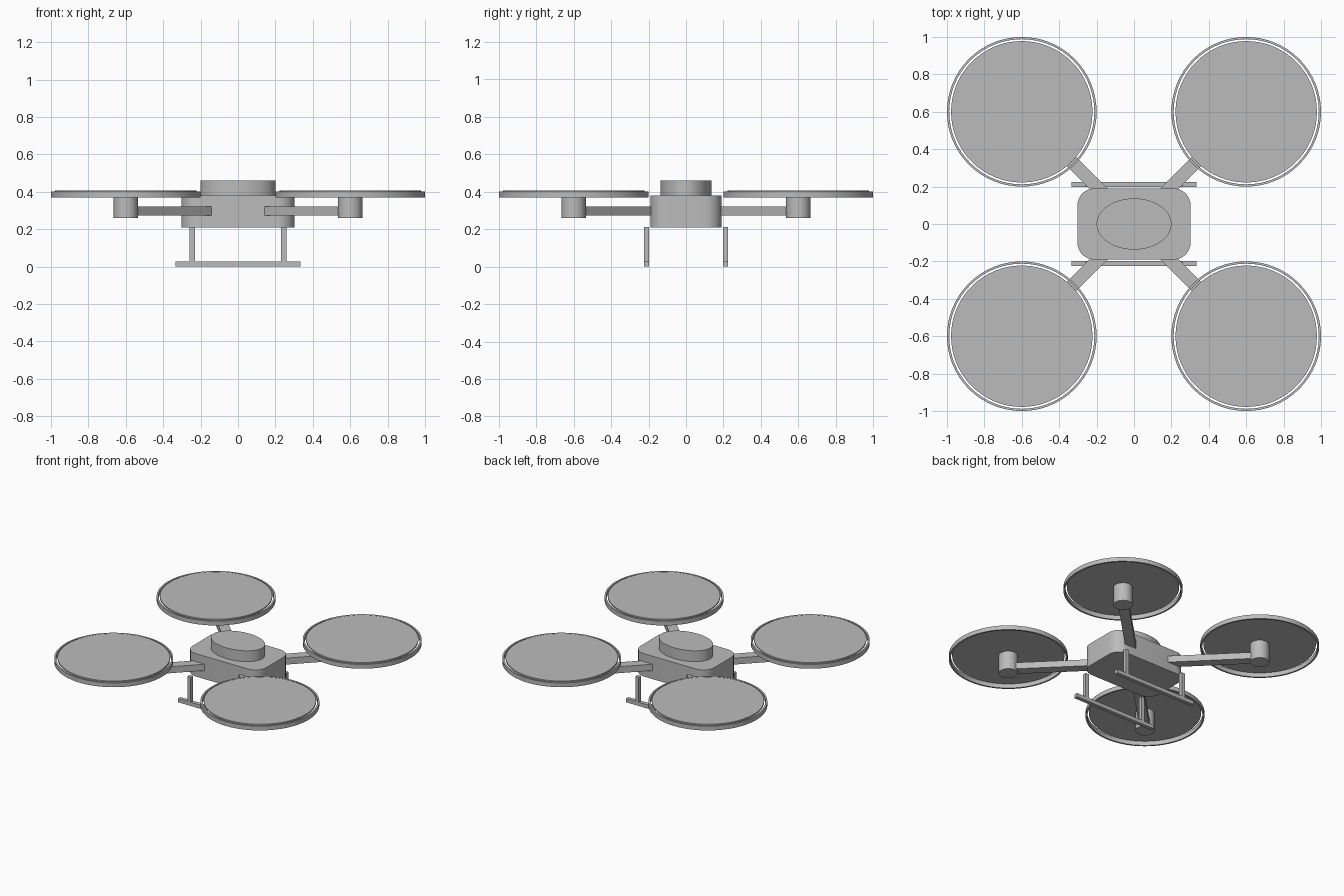
import bpy, bmesh, math
from mathutils import Matrix, Vector

if "Cube" in bpy.data.objects:
    bpy.data.objects.remove(bpy.data.objects["Cube"], do_unlink=True)

grey = bpy.data.materials.new("plain_grey")
grey.use_nodes = True
COLOUR = (0.5, 0.5, 0.5, 1)
grey.diffuse_color = COLOUR
grey.node_tree.nodes["Principled BSDF"].inputs["Base Color"].default_value = COLOUR


def finish(name, bm, smooth=True):
    """Turn a bmesh into a named, coloured object."""
    bmesh.ops.recalc_face_normals(bm, faces=bm.faces)
    mesh = bpy.data.meshes.new(name)
    bm.to_mesh(mesh)
    bm.free()
    mesh.materials.append(grey)
    obj = bpy.data.objects.new(name, mesh)
    bpy.context.collection.objects.link(obj)
    if smooth:
        bpy.ops.object.select_all(action="DESELECT")
        obj.select_set(True)
        bpy.context.view_layer.objects.active = obj
        bpy.ops.object.shade_smooth_by_angle(angle=math.radians(35))
    return obj


def box(name, centre, size, angle=0, corner=0):
    """Box turned about z, with optional rounded upright edges."""
    bm = bmesh.new()
    bmesh.ops.create_cube(bm, size=1)
    bmesh.ops.scale(bm, vec=size, verts=bm.verts)
    if corner:
        upright = [e for e in bm.edges
                   if abs(e.verts[0].co.z - e.verts[1].co.z) > 0.01]
        bmesh.ops.bevel(bm, geom=upright, offset=corner, segments=8,
                        profile=0.5, affect="EDGES")
    bm.transform(Matrix.Translation(centre) @ Matrix.Rotation(angle, 4, "Z"))
    return finish(name, bm, corner > 0)


def cylinder(name, x, y, z0, z1, rx, ry=None, sides=64):
    bm = bmesh.new()
    bmesh.ops.create_cone(bm, cap_ends=True, segments=sides, radius1=1,
                          radius2=1, depth=z1 - z0)
    bmesh.ops.scale(bm, vec=(rx, ry or rx, 1), verts=bm.verts)
    bmesh.ops.translate(bm, vec=(x, y, (z0 + z1) / 2), verts=bm.verts)
    return finish(name, bm)


def ring(name, x, y, z0, z1, inner, outer, sides=64):
    """Rectangular section spun into a hoop."""
    bm = bmesh.new()
    section = [bm.verts.new((r, 0, z)) for r, z in
               ((inner, z0), (outer, z0), (outer, z1), (inner, z1))]
    edges = [bm.edges.new((section[i], section[(i + 1) % 4])) for i in range(4)]
    bmesh.ops.spin(bm, geom=section + edges, cent=(0, 0, 0), axis=(0, 0, 1),
                   angle=math.tau, steps=sides)
    bmesh.ops.remove_doubles(bm, verts=bm.verts, dist=0.0001)
    bmesh.ops.translate(bm, vec=(x, y, 0), verts=bm.verts)
    return finish(name, bm)


# Central body and oval canopy
box("body", (0, 0, 0.295), (0.605, 0.38, 0.17), corner=0.09)
cylinder("canopy", 0, 0, 0.37, 0.46, 0.2, 0.137)

# Four arms, each with a motor, rotor disc and guard
for sx, side in ((1, "left"), (-1, "right")):
    for sy, end in ((-1, "front"), (1, "back")):
        tag = end + "_" + side
        hub = Vector((sx * 0.6, sy * 0.6, 0))
        middle = hub * 0.6
        middle.z = 0.297
        box("arm_" + tag, middle, (0.66, 0.07, 0.048), math.atan2(sy, sx))
        cylinder("motor_" + tag, hub.x, hub.y, 0.26, 0.4, 0.065, sides=32)
        cylinder("rotor_disc_" + tag, hub.x, hub.y, 0.396, 0.406, 0.378)
        ring("rotor_guard_" + tag, hub.x, hub.y, 0.37, 0.402, 0.388, 0.4)

# Landing skids
for sy, end in ((-1, "front"), (1, "back")):
    box("skid_rail_" + end, (0, sy * 0.211, 0.014), (0.67, 0.028, 0.028))
    for sx, side in ((1, "left"), (-1, "right")):
        box("skid_post_" + end + "_" + side, (sx * 0.245, sy * 0.211, 0.119),
            (0.028, 0.028, 0.186))
